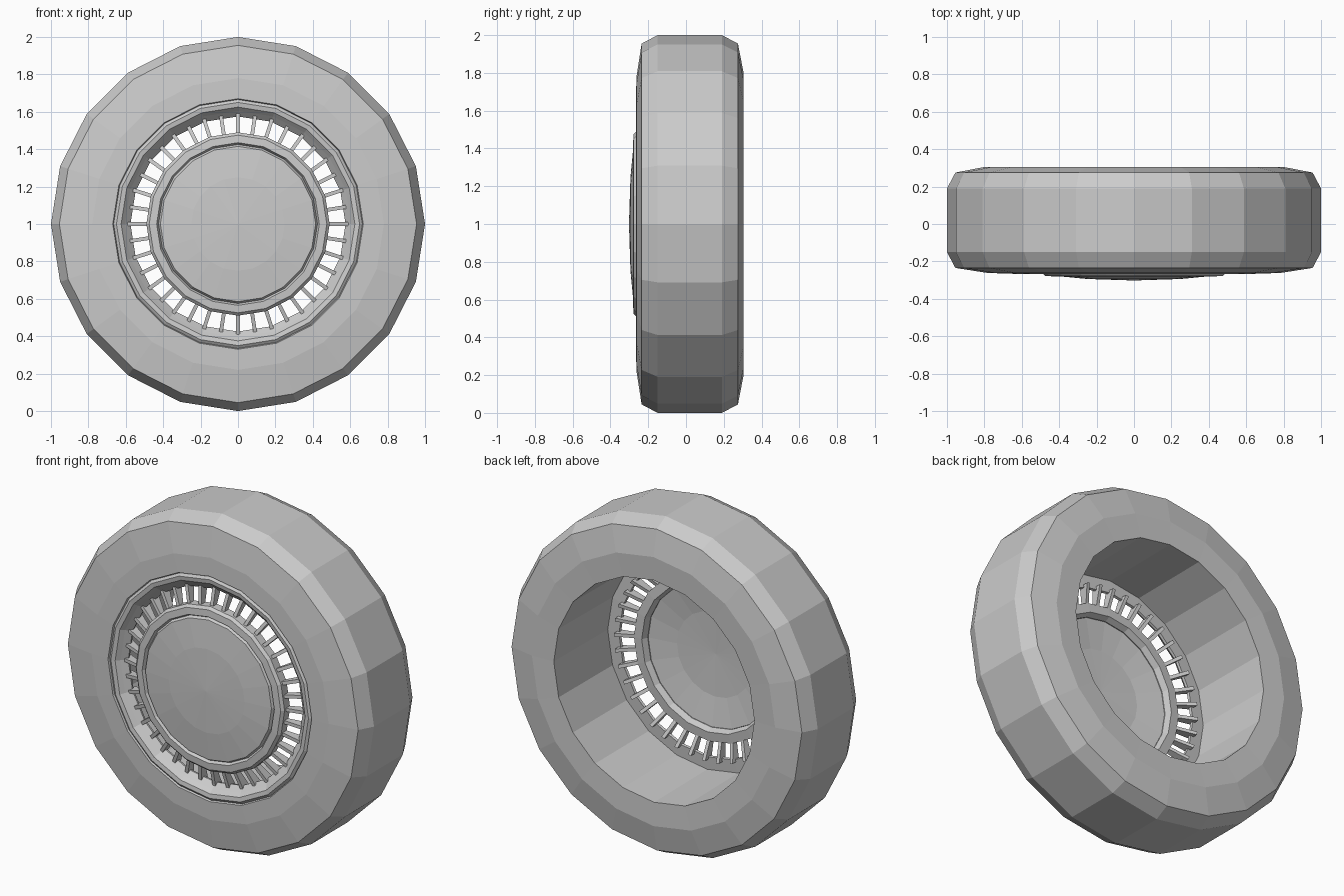
import bpy, bmesh, math
from mathutils import Matrix, Vector

SIDES = 20
FINS = 40
CENTRE = Vector((0, 0, 1))

cube = bpy.data.objects.get("Cube")
if cube:
    bpy.data.objects.remove(cube, do_unlink=True)


def finish(name, bm):
    bmesh.ops.remove_doubles(bm, verts=bm.verts, dist=1e-4)
    bmesh.ops.recalc_face_normals(bm, faces=bm.faces)
    mesh = bpy.data.meshes.new(name)
    bm.to_mesh(mesh)
    bm.free()
    obj = bpy.data.objects.new(name, mesh)
    obj.location = CENTRE
    bpy.context.collection.objects.link(obj)
    return obj


def lathe(name, profile, closed=True):
    """Spin a (radius, y) profile about the wheel axle."""
    bm = bmesh.new()
    verts = [bm.verts.new((r, y, 0)) for r, y in profile]
    edges = [bm.edges.new(pair) for pair in zip(verts, verts[1:])]
    if closed:
        edges.append(bm.edges.new((verts[-1], verts[0])))
    bmesh.ops.spin(bm, geom=verts + edges, cent=(0, 0, 0), axis=(0, 1, 0),
                   angle=math.tau, steps=SIDES)
    return finish(name, bm)


# Tyre with bevelled shoulders and an open back
lathe("tyre", [
    (1, -0.15), (1, 0.19), (0.955, 0.275), (0.8, 0.305), (0.66, 0.3),
    (0.655, -0.21), (0.665, -0.25), (0.67, -0.265), (0.78, -0.262),
    (0.955, -0.235)])

# Rim ring sloping inwards to the vents
lathe("rim", [
    (0.665, -0.255), (0.65, -0.266), (0.625, -0.262), (0.605, -0.24),
    (0.575, -0.21), (0.578, -0.195), (0.656, -0.2)])

# Ring around the hub
lathe("hub_ring", [
    (0.49, -0.21), (0.49, -0.262), (0.475, -0.277), (0.435, -0.28),
    (0.425, -0.262), (0.42, -0.24), (0.435, -0.205)])

# Domed centre cap
lathe("hub_cap", [
    (0, -0.302), (0.25, -0.294), (0.415, -0.278), (0.425, -0.262),
    (0.42, -0.245), (0.25, -0.272), (0, -0.28)], closed=False)

# Tapered fins bridging hub and rim
bm = bmesh.new()
outline = [(0.48, -0.25), (0.59, -0.225), (0.59, -0.165), (0.48, -0.215)]
for i in range(FINS):
    turn = Matrix.Rotation(math.tau * i / FINS, 3, 'Y')
    front, back = [[bm.verts.new(turn @ Vector((r, y, side))) for r, y in outline]
                   for side in (-0.01, 0.01)]
    bm.faces.new(front)
    bm.faces.new(back[::-1])
    for a in range(len(outline)):
        b = (a + 1) % len(outline)
        bm.faces.new((front[a], back[a], back[b], front[b]))
finish("vent_fins", bm)
